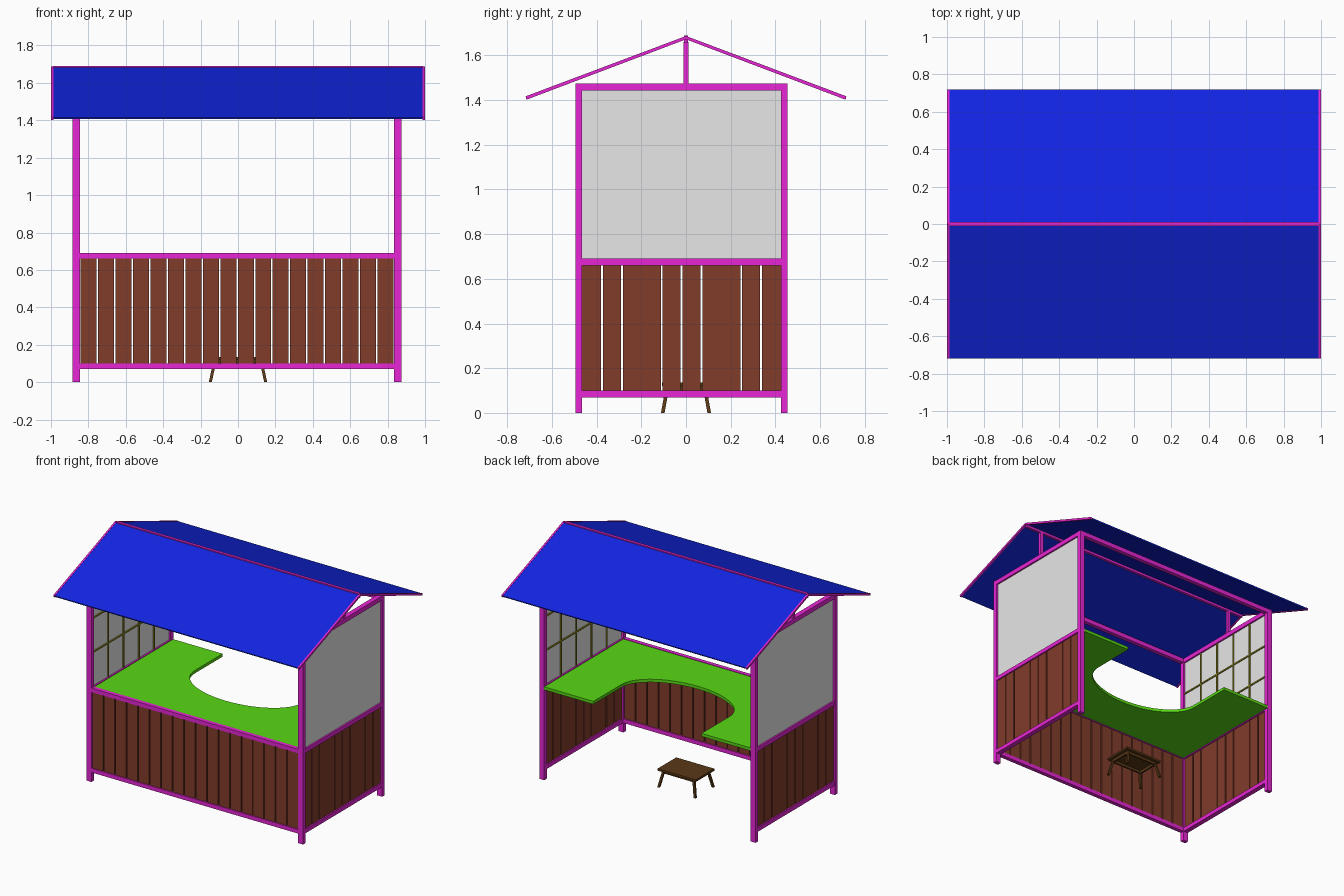
import bpy, bmesh, math
from mathutils import Vector

cube = bpy.data.objects.get("Cube")
if cube:
    bpy.data.objects.remove(cube, do_unlink=True)


def material(name, r, g, b):
    m = bpy.data.materials.new(name)
    m.use_nodes = True
    m.diffuse_color = (r, g, b, 1)
    m.node_tree.nodes["Principled BSDF"].inputs["Base Color"].default_value = (r, g, b, 1)
    return m


MAGENTA = material("magenta_paint", 0.8, 0.019, 0.66)
BLUE = material("blue_roofing", 0.006, 0.018, 0.77)
GREEN = material("green_counter", 0.1, 0.69, 0.007)
BROWN = material("brown_planks", 0.22, 0.045, 0.023)
PALE = material("pale_panel", 0.8, 0.8, 0.8)
OLIVE = material("olive_bars", 0.32, 0.29, 0.02)
DARK = material("dark_wood", 0.1, 0.04, 0.008)


def finish(name, bm, mat):
    bmesh.ops.recalc_face_normals(bm, faces=bm.faces)
    me = bpy.data.meshes.new(name)
    bm.to_mesh(me)
    bm.free()
    me.materials.append(mat)
    ob = bpy.data.objects.new(name, me)
    bpy.context.collection.objects.link(ob)
    return ob


def box(name, mat, x, y, z):
    """Box from (low, high) ranges on each axis."""
    bm = bmesh.new()
    bmesh.ops.create_cube(bm, size=1)
    for v in bm.verts:
        v.co = [a + (b - a) * (c + 0.5) for (a, b), c in zip((x, y, z), v.co)]
    return finish(name, bm, mat)


def prism(name, mat, points, depth):
    """Extrude a flat outline along a vector."""
    bm = bmesh.new()
    face = bm.faces.new([bm.verts.new(p) for p in points])
    out = bmesh.ops.extrude_face_region(bm, geom=[face])
    verts = [g for g in out["geom"] if isinstance(g, bmesh.types.BMVert)]
    bmesh.ops.translate(bm, verts=verts, vec=Vector(depth))
    return finish(name, bm, mat)


def around(c, half):
    return (c - half, c + half)


# Frame layout: post centres and rail heights
X_POSTS = (-0.865, 0.855)
Y_POSTS = (-0.48, 0.44)
PX, PY = 0.02, 0.015
X_IN = (X_POSTS[0] + PX, X_POSTS[1] - PX)
Y_IN = (Y_POSTS[0] + PY, Y_POSTS[1] - PY)
BOTTOM, MIDDLE, TOP = (0.07, 0.1), (0.66, 0.69), (1.442, 1.475)

# Corner posts
for x in X_POSTS:
    for y in Y_POSTS:
        box("corner_post", MAGENTA, around(x, PX), around(y, PY), (0, TOP[1]))

# Rails: the back is open below the top rail
for z in (BOTTOM, MIDDLE, TOP):
    box("front_rail", MAGENTA, X_IN, around(Y_POSTS[0], PY), z)
    for x in X_POSTS:
        box("side_rail", MAGENTA, around(x, 0.018), Y_IN, z)
box("back_top_rail", MAGENTA, X_IN, around(Y_POSTS[1], PY), TOP)

# Front planks
PLANK_Z = (BOTTOM[1], MIDDLE[0])
GAP = 0.004
n = 18
step = (X_IN[1] - X_IN[0]) / n
for i in range(n):
    a = X_IN[0] + i * step
    box("front_plank", BROWN, (a + GAP, a + step - GAP), around(Y_POSTS[0], 0.008), PLANK_Z)

# Side planks, two joints per side are tight
n = 10
step = (Y_IN[1] - Y_IN[0]) / n
for x in X_POSTS:
    for i in range(n):
        a = Y_IN[0] + i * step
        low = 0 if i in (0, 3, 7) else GAP
        high = 0 if i in (2, 6, 9) else GAP
        box("side_plank", BROWN, around(x, 0.008), (a + low, a + step - high), PLANK_Z)

# Side panels with a grid of bars on the inside
z0, z1 = MIDDLE[1], TOP[0]
for x in X_POSTS:
    inward = -1 if x > 0 else 1
    box("side_panel", PALE, around(x, 0.006), Y_IN, (z0, z1))
    bar_x = around(x + inward * 0.009, 0.005)
    for i in range(1, 5):
        y = Y_IN[0] + (Y_IN[1] - Y_IN[0]) * i / 5
        box("upright_bar", OLIVE, bar_x, around(y, 0.005), (z0, z1))
    for i in (1, 2):
        z = z0 + (z1 - z0) * i / 3
        box("level_bar", OLIVE, bar_x, Y_IN, around(z, 0.005))

# U-shaped counter with a half-ellipse cutout
cx = sum(X_POSTS) / 2
back, front = Y_POSTS[1] + PY, Y_IN[0]
outline = [(X_IN[0], back), (X_IN[0], front), (X_IN[1], front), (X_IN[1], back), (cx + 0.44, back)]
for i in range(33):
    t = math.pi * i / 32
    outline.append((cx + 0.44 * math.cos(t), 0.13 - 0.27 * math.sin(t)))
outline.append((cx - 0.44, back))
prism("counter", GREEN, [(x, y, 0.665) for x, y in outline], (0, 0, 0.022))

# Roof slopes, end rafters, ridge beam and king posts
RIDGE, EAVE, REACH = 1.687, 1.405, 0.718


def slope(name, mat, side, x0, x1, thick, lift):
    top, low = RIDGE + lift, EAVE + 0.012 + lift
    pts = [(0, top), (side * REACH, low), (side * (REACH - 0.004), low - thick), (0, top - thick)]
    prism(name, mat, [(x0, y, z) for y, z in pts], (x1 - x0, 0, 0))


for side in (-1, 1):
    slope("roof_slope", BLUE, side, -0.987, 0.987, 0.009, -0.002)
    slope("end_rafter", MAGENTA, side, -1, -0.987, 0.015, 0)
    slope("end_rafter", MAGENTA, side, 0.987, 1, 0.015, 0)
box("ridge_beam", MAGENTA, (-0.99, 0.99), around(0, 0.01), (1.655, 1.689))
for x in X_POSTS:
    box("king_post", MAGENTA, around(x, 0.012), around(0, 0.011), (TOP[1], 1.66))
    box("king_post_sill", MAGENTA, around(x, 0.014), around(0, 0.014), (TOP[1] - 0.01, TOP[1]))

# Low stool: top, apron and splayed legs
box("stool_top", DARK, around(0, 0.155), around(0, 0.108), (0.12, 0.135))
for s in (-1, 1):
    box("stool_long_apron", DARK, around(0, 0.125), around(s * 0.08, 0.006), (0.1, 0.12))
    box("stool_short_apron", DARK, around(s * 0.125, 0.006), around(0, 0.086), (0.1, 0.12))
    for t in (-1, 1):
        foot = [(s * 0.148 + a * 0.008, t * 0.104 + b * 0.008, 0)
                for a, b in ((-1, -1), (1, -1), (1, 1), (-1, 1))]
        prism("stool_leg", DARK, foot, (-s * 0.026, -t * 0.022, 0.121))
